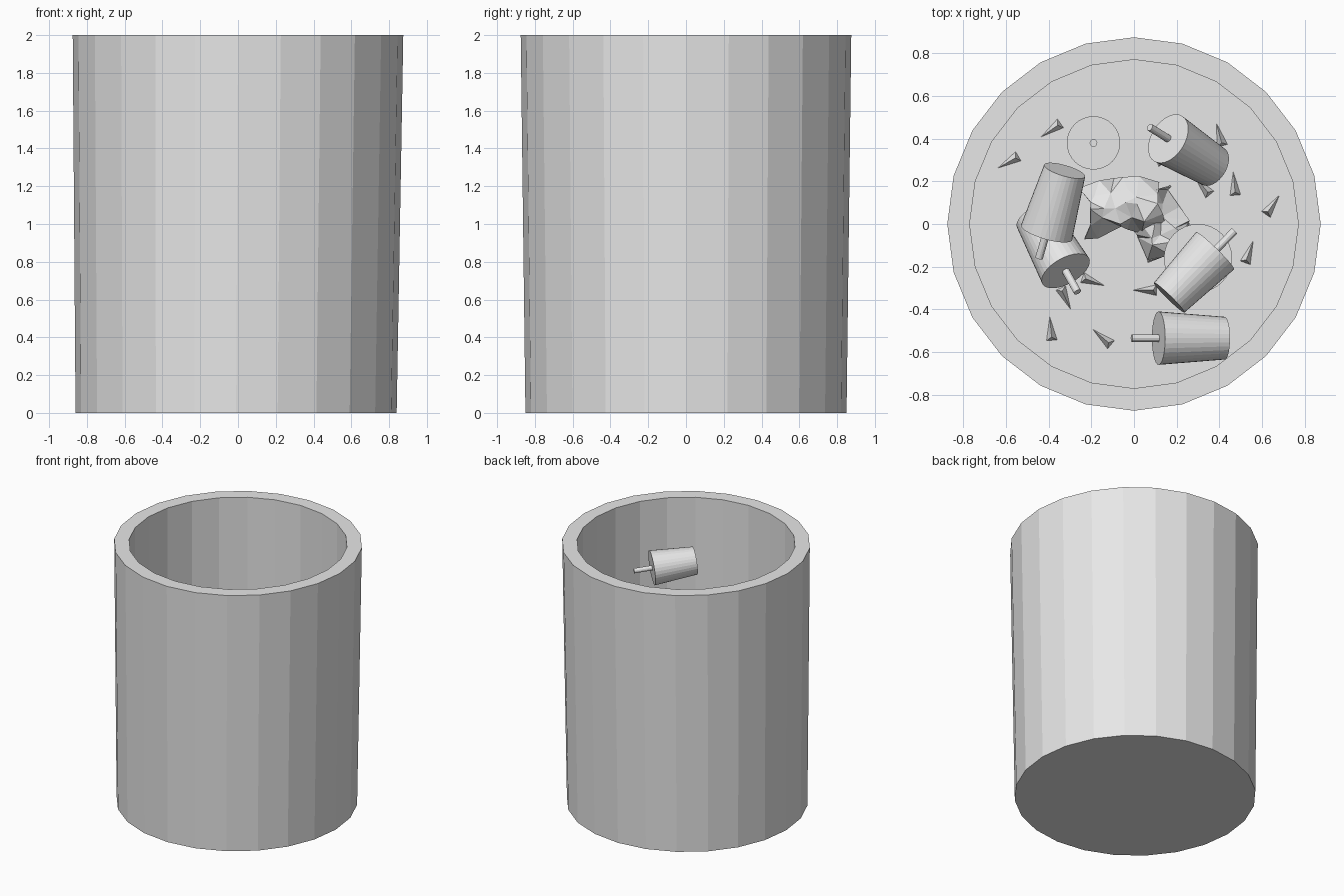
import bpy, bmesh, math, random
from mathutils import Vector, Matrix

random.seed(4)
default_cube = bpy.data.objects.get("Cube")
if default_cube:
    bpy.data.objects.remove(default_cube, do_unlink=True)

grey = bpy.data.materials.new("plain_grey")
grey.use_nodes = True
colour = (0.8, 0.8, 0.8, 1)
grey.diffuse_color = colour
grey.node_tree.nodes["Principled BSDF"].inputs["Base Color"].default_value = colour

FLOOR = 0.1


def finish(bm, name):
    """Turn a bmesh into a named flat-shaded object."""
    bmesh.ops.recalc_face_normals(bm, faces=bm.faces)
    mesh = bpy.data.meshes.new(name)
    bm.to_mesh(mesh)
    bm.free()
    mesh.materials.append(grey)
    obj = bpy.data.objects.new(name, mesh)
    bpy.context.collection.objects.link(obj)
    return obj


def frustum(bm, start, end, r_start, r_end, sides):
    """Capped cone section running between two points."""
    start, end = Vector(start), Vector(end)
    axis = end - start
    turn = axis.to_track_quat('Z', 'Y').to_matrix().to_4x4()
    bmesh.ops.create_cone(bm, cap_ends=True, segments=sides, radius1=r_start,
                          radius2=r_end, depth=axis.length,
                          matrix=Matrix.Translation((start + end) / 2) @ turn)


def make_bin():
    """Tapered bin: one profile of rings, capped at bottom and inner floor."""
    bm = bmesh.new()
    sides = 24
    profile = [(0.85, 0, -0.01), (0.875, 2, 0), (0.77, 2, 0), (0.77, FLOOR, 0)]
    rings = []
    for radius, z, shift in profile:
        angles = [math.tau * i / sides for i in range(sides)]
        rings.append([bm.verts.new((shift + radius * math.cos(a),
                                    radius * math.sin(a), z)) for a in angles])
    for low, high in zip(rings, rings[1:]):
        for i in range(sides):
            j = (i + 1) % sides
            bm.faces.new((low[i], low[j], high[j], high[i]))
    bm.faces.new(rings[0])
    bm.faces.new(rings[-1])
    finish(bm, "bin")


def make_cup(name, base, lid):
    """Lidded cup with a straw standing out of the lid."""
    base, lid = Vector(base), Vector(lid)
    along = (lid - base).normalized()
    bm = bmesh.new()
    frustum(bm, base, lid, 0.1, 0.125, 32)
    frustum(bm, lid - along * 0.02, lid + along * 0.13, 0.018, 0.018, 12)
    finish(bm, name)


def make_paper(name, centre, size, angle, bend):
    """Crumpled sheet: a bent grid with jittered corners."""
    bm = bmesh.new()
    bmesh.ops.create_grid(bm, x_segments=5, y_segments=4, size=0.5)
    for v in bm.verts:
        arch = bend * (0.25 - v.co.y ** 2) * 2
        jitter = Vector([random.uniform(-0.03, 0.03) for _ in range(3)])
        v.co = Vector((v.co.x * size[0], v.co.y * size[1], arch)) + jitter
    bmesh.ops.triangulate(bm, faces=bm.faces)
    bm.transform(Matrix.Translation(centre) @ Matrix.Rotation(angle, 4, 'Z'))
    obj = finish(bm, name)
    solid = obj.modifiers.new("thickness", 'SOLIDIFY')
    solid.thickness = 0.008


def make_scrap(index, x, y, degrees):
    """Small pointed sliver lying on the bin floor."""
    bm = bmesh.new()
    corners = [(-0.055, -0.025, 0), (-0.055, 0.025, 0), (0.055, 0, 0), (-0.04, 0, 0.04)]
    verts = [bm.verts.new(c) for c in corners]
    for skip in verts:
        bm.faces.new([v for v in verts if v is not skip])
    bm.transform(Matrix.Translation((x, y, FLOOR + 0.002))
                 @ Matrix.Rotation(math.radians(degrees), 4, 'Z'))
    finish(bm, f"scrap_{index}")


make_bin()

# Discarded cups
make_cup("front_cup", (0.425, -0.535, 0.22), (0.115, -0.535, 0.3))
make_cup("high_cup", (0.165, -0.345, 1.69), (0.38, -0.125, 1.66))
make_cup("upper_right_cup", (-0.325, 0.25, 0.63), (-0.41, -0.04, 0.55))
make_cup("lower_right_cup", (-0.46, 0.03, 0.22), (-0.32, -0.22, 0.38))
make_cup("back_cup", (0.37, 0.27, 0.19), (0.16, 0.4, 0.39))
make_cup("standing_cup", (-0.19, 0.38, FLOOR), (-0.19, 0.38, 0.42))

# Wide tub beneath the high cup
tub = bmesh.new()
frustum(tub, (0.3, -0.16, FLOOR), (0.3, -0.16, 0.42), 0.13, 0.16, 32)
finish(tub, "wide_tub")

# Crumpled sheets in the middle
make_paper("long_paper", (-0.06, 0.08, 0.17), (0.34, 0.22), 0.1, 0.25)
make_paper("short_paper", (0.12, 0, 0.14), (0.3, 0.22), 2.1, 0.15)

# Scraps: x, y and heading
scraps = [(-0.39, 0.44, 215), (-0.59, 0.29, 210), (0.4, 0.42, 105),
          (0.47, 0.19, 95), (0.32, 0.18, 130), (0.65, 0.09, 55),
          (0.54, -0.13, 70), (-0.19, -0.27, 340), (-0.32, -0.35, 295),
          (-0.39, -0.49, 95), (-0.15, -0.53, 140), (0.05, -0.31, 180),
          (0.11, 0.33, 120)]
for number, scrap in enumerate(scraps, 1):
    make_scrap(number, *scrap)
